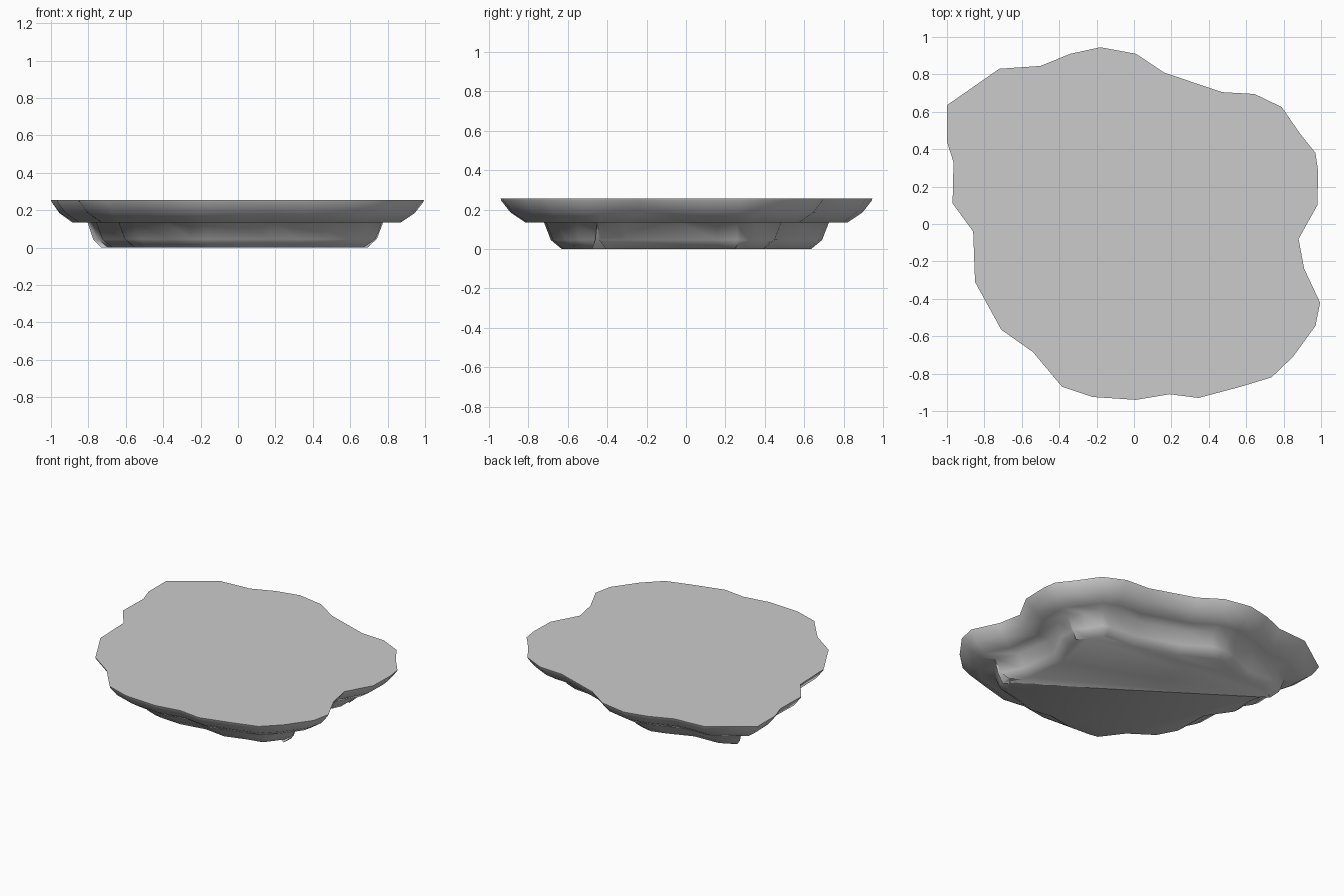
import bpy
import bmesh
import math
from mathutils import Vector

if "Cube" in bpy.data.objects:
    bpy.data.objects.remove(bpy.data.objects["Cube"], do_unlink=True)

# Irregular rim outline, counter-clockwise from the left side
OUTLINE = [
    (.98, .1), (.985, .28), (.97, .38), (.89, .48), (.79, .625), (.645, .695),
    (.47, .705), (.16, .81), (.01, .91), (-.18, .945), (-.34, .91), (-.5, .845),
    (-.72, .83), (-1, .635), (-1, .44), (-.965, .33), (-.97, .11), (-.86, -.04),
    (-.85, -.31), (-.71, -.565), (-.54, -.685), (-.385, -.87), (-.22, -.925),
    (.01, -.94), (.19, -.91), (.345, -.93), (.57, -.87), (.735, -.82),
    (.85, -.71), (.97, -.545), (.995, -.42), (.91, -.24), (.88, -.08),
]
# Side profile from the top down: (height, total inset from the rim)
PROFILE = [(.255, 0), (.245, .003), (.185, .05), (.135, .125),
           (.135, .22), (.045, .255), (0, .31)]


def inset_ring(ring, distance):
    """Move each point inward and slide it slightly to keep spacing even."""
    result = []
    for i, point in enumerate(ring):
        before, after = ring[i - 1], ring[(i + 1) % len(ring)]
        tangent = (after - before).normalized()
        inward = Vector((-tangent.y, tangent.x))
        middle = (before + after) / 2
        slide = tangent * (middle - point).dot(tangent) * distance * 2
        result.append(point + inward * distance + slide)
    return result


def make_material(name, color):
    material = bpy.data.materials.new(name)
    material.use_nodes = True
    material.diffuse_color = color
    for node in material.node_tree.nodes:
        if node.type == 'BSDF_PRINCIPLED':
            node.inputs["Base Color"].default_value = color
    return material


def build_slab(name, material):
    bm = bmesh.new()
    ring = [Vector(point) for point in OUTLINE]
    rows, previous = [], 0
    for height, inset in PROFILE:
        ring = inset_ring(ring, inset - previous) if inset > previous else ring
        previous = inset
        rows.append([bm.verts.new((p.x, p.y, height)) for p in ring])
    # Sloping sides and the ledge between the two tiers
    for upper, lower in zip(rows, rows[1:]):
        for i in range(len(upper)):
            j = (i + 1) % len(upper)
            bm.faces.new((upper[i], lower[i], lower[j], upper[j]))
    # Flat top and underside
    bm.faces.new(rows[0])
    bm.faces.new(rows[-1][::-1])
    bm.normal_update()
    mesh = bpy.data.meshes.new(name)
    bm.to_mesh(mesh)
    bm.free()
    mesh.materials.append(material)
    slab = bpy.data.objects.new(name, mesh)
    bpy.context.collection.objects.link(slab)
    return slab


slab = build_slab("stone_slab", make_material("stone grey", (.6, .6, .6, 1)))
bpy.ops.object.select_all(action='DESELECT')
slab.select_set(True)
bpy.context.view_layer.objects.active = slab
bpy.ops.object.shade_smooth_by_angle(angle=math.radians(75))
